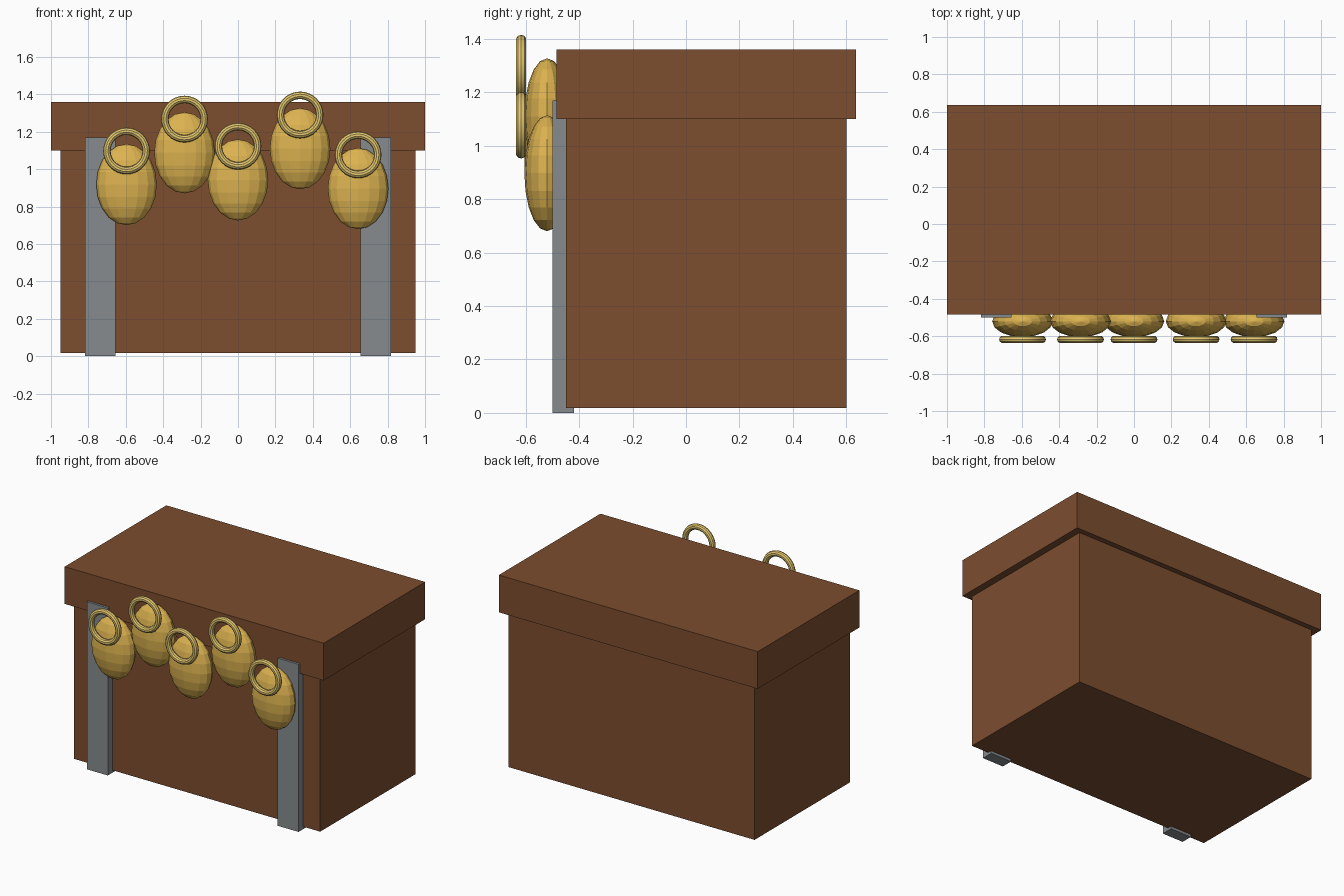
import bpy
from math import pi

if "Cube" in bpy.data.objects:
    bpy.data.objects.remove(bpy.data.objects["Cube"])


def material(name, rgb):
    m = bpy.data.materials.new(name)
    m.diffuse_color = (*rgb, 1)
    m.use_nodes = True
    m.node_tree.nodes["Principled BSDF"].inputs["Base Color"].default_value = m.diffuse_color
    return m


wood = material("wood", (0.20, 0.075, 0.028))
steel = material("steel", (0.24, 0.26, 0.27))
gold = material("gold", (0.72, 0.45, 0.08))
pale_gold = material("pale_gold", (0.78, 0.58, 0.16))


def finish(name, mat):
    ob = bpy.context.object
    ob.name = name
    ob.data.materials.append(mat)
    return ob


def box(name, lo, hi, mat):
    mid = [(a + b) / 2 for a, b in zip(lo, hi)]
    bpy.ops.mesh.primitive_cube_add(size=1, location=mid)
    ob = finish(name, mat)
    ob.scale = [b - a for a, b in zip(lo, hi)]


# Chest body and overhanging lid
box("chest_body", (-0.95, -0.45, 0.018), (0.95, 0.60, 1.10), wood)
box("chest_lid", (-1.0, -0.484, 1.10), (1.0, 0.637, 1.36), wood)

# Front straps
for side, x in (("left", -0.737), ("right", 0.737)):
    box(side + "_strap", (x - 0.081, -0.50, 0), (x + 0.081, -0.42, 1.17), steel)

# Faceted bells with hanging rings, strung along the front
for i, (x, z) in enumerate([(-0.596, 0.918), (-0.286, 1.088), (0, 0.943),
                            (0.332, 1.11), (0.642, 0.897)], 1):
    bpy.ops.mesh.primitive_uv_sphere_add(segments=16, ring_count=10, radius=1,
                                         location=(x, -0.52, z))
    finish(f"bell_{i}", gold).scale = (0.162, 0.085, 0.217)
    bpy.ops.mesh.primitive_torus_add(major_radius=0.105, minor_radius=0.02,
                                     major_segments=32, minor_segments=10,
                                     location=(x, -0.617, z + 0.18),
                                     rotation=(pi / 2, 0, 0))
    finish(f"ring_{i}", pale_gold)
    bpy.ops.object.shade_smooth_by_angle()
